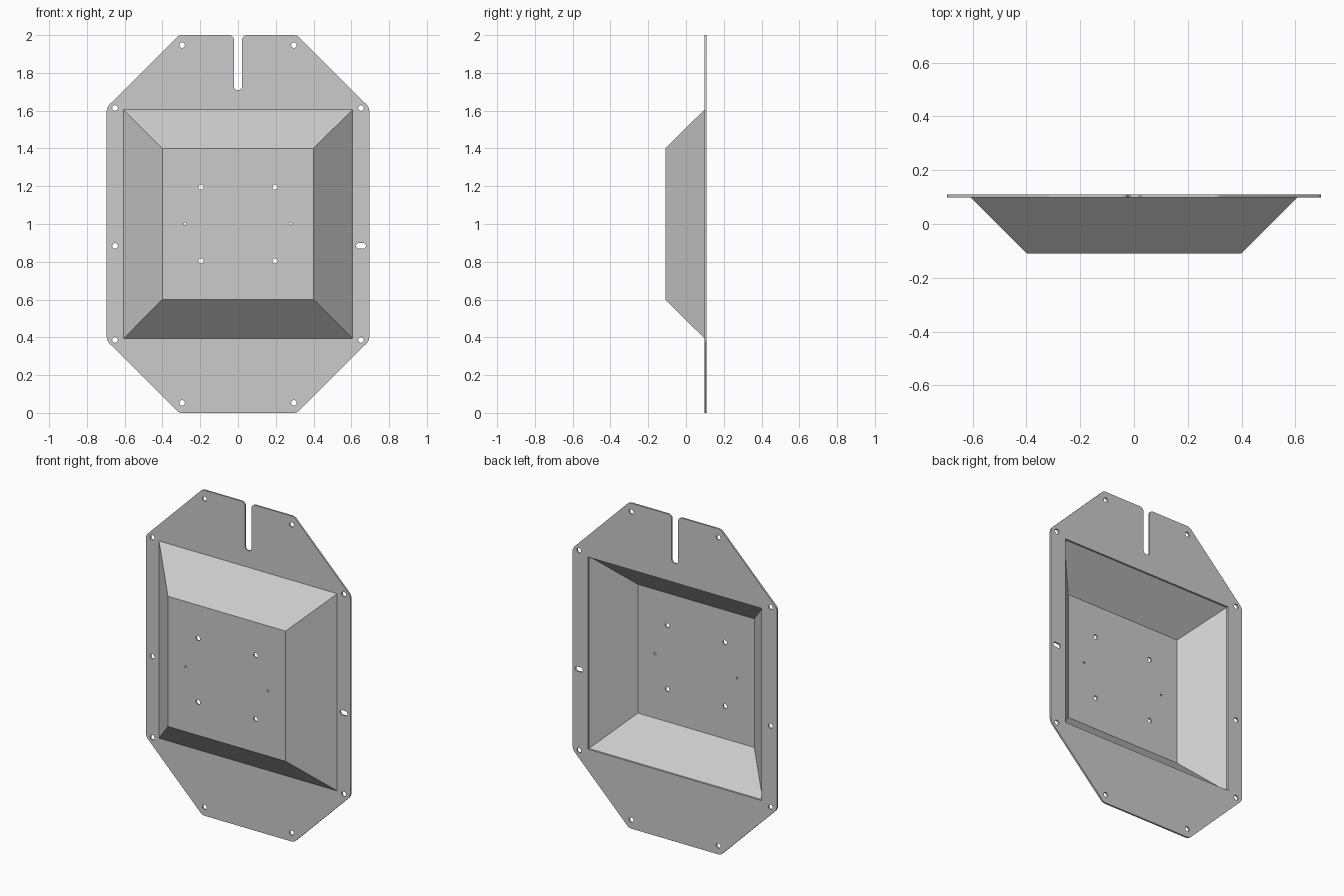
import bpy, bmesh, math
from mathutils import Vector, Matrix

if "Cube" in bpy.data.objects:
    bpy.data.objects.remove(bpy.data.objects["Cube"])

T = 0.011            # sheet thickness
FRONT, BACK = -0.109, 0.109
MID_Z = 1.0

metal = bpy.data.materials.new("grey_metal")
metal.use_nodes = True
GREY = (0.6, 0.6, 0.6, 1)
metal.diffuse_color = GREY
metal.node_tree.nodes["Principled BSDF"].inputs["Base Color"].default_value = GREY


def rounded(corners, steps=6):
    """Closed outline from (x, z, radius) corners, with each corner filleted."""
    out = []
    for i, (x, z, r) in enumerate(corners):
        p = Vector((x, z))
        u = (Vector(corners[i - 1][:2]) - p).normalized()
        v = (Vector(corners[(i + 1) % len(corners)][:2]) - p).normalized()
        half = u.angle(v) / 2
        t = r / math.tan(half)
        c = p + (u + v).normalized() * (r / math.sin(half))
        d0, d1 = p + u * t - c, p + v * t - c
        # points on the arc: blend the two radii, then reset the length
        out += [c + d0.lerp(d1, k / steps).normalized() * r for k in range(steps + 1)]
    return out


def slot(x, z, r, stretch=0.0, n=20):
    """Round hole, or an oblong one when stretched sideways."""
    pts = []
    for k in range(n):
        a = 2 * math.pi * (k + 0.5) / n
        side = math.copysign(stretch, math.cos(a))
        pts.append(Vector((x + side + r * math.cos(a), z + r * math.sin(a))))
    return pts


def square(h):
    return [Vector((sx * h, MID_Z + sz * h)) for sx, sz in ((-1, -1), (1, -1), (1, 1), (-1, 1))]


def finish(name, bm):
    bmesh.ops.remove_doubles(bm, verts=bm.verts, dist=1e-4)
    bmesh.ops.recalc_face_normals(bm, faces=bm.faces)
    mesh = bpy.data.meshes.new(name)
    bm.to_mesh(mesh)
    bm.free()
    mesh.materials.append(metal)
    obj = bpy.data.objects.new(name, mesh)
    bpy.context.collection.objects.link(obj)
    bpy.ops.object.select_all(action='DESELECT')
    obj.select_set(True)
    bpy.context.view_layer.objects.active = obj
    bpy.ops.object.shade_smooth_by_angle(angle=math.radians(30))


def sheet(name, loops, y_mid):
    """Upright sheet with the first loop as outline and the rest as holes."""
    cu = bpy.data.curves.new(name + "_outline", 'CURVE')
    cu.dimensions = '2D'
    cu.fill_mode = 'BOTH'
    cu.extrude = T / 2
    for pts in loops:
        s = cu.splines.new('POLY')
        s.points.add(len(pts) - 1)
        for sp, p in zip(s.points, pts):
            sp.co = (p.x, p.y, 0, 1)
        s.use_cyclic_u = True
    tmp = bpy.data.objects.new(name + "_outline", cu)
    bpy.context.collection.objects.link(tmp)
    bpy.context.view_layer.update()
    mesh = bpy.data.meshes.new_from_object(
        tmp.evaluated_get(bpy.context.evaluated_depsgraph_get()))
    bm = bmesh.new()
    bm.from_mesh(mesh)
    bpy.data.objects.remove(tmp)
    bpy.data.curves.remove(cu)
    bpy.data.meshes.remove(mesh)
    bm.transform(Matrix.Translation((0, y_mid, 0)) @ Matrix.Rotation(math.pi / 2, 4, 'X'))
    finish(name, bm)


# Tray profile: half widths of the mitred 45 degree walls
outer_floor, outer_rim = 0.40, 0.606
inner_floor = outer_floor - T * math.tan(math.pi / 8)
inner_rim = outer_rim - T * math.sqrt(2)

# Mounting plate: clipped corners, top notch, square opening and screw holes
outline = rounded([
    (-0.312, 0, 0.04), (0.312, 0, 0.04), (0.695, 0.382, 0.05), (0.695, 1.618, 0.05),
    (0.312, 2, 0.04), (0.022, 2, 0.025), (0.022, 1.708, 0.02),
    (-0.022, 1.708, 0.02), (-0.022, 2, 0.025), (-0.312, 2, 0.04),
    (-0.695, 1.618, 0.05), (-0.695, 0.382, 0.05)])
holes = [slot(sx * x, MID_Z + sz * z, 0.015)
         for x, z in ((0.296, 0.947), (0.651, 0.614)) for sx in (-1, 1) for sz in (-1, 1)]
holes += [slot(-0.651, 0.884, 0.015), slot(0.651, 0.884, 0.015, 0.011)]
sheet("mounting_plate", [outline, square(inner_rim)] + holes, BACK - T / 2)

# Tray floor: four screw holes and two pin holes
floor_holes = [slot(sx * 0.196, MID_Z + sz * 0.196, 0.014) for sx in (-1, 1) for sz in (-1, 1)]
floor_holes += [slot(sx * 0.28, MID_Z, 0.007, n=12) for sx in (-1, 1)]
sheet("tray_floor", [square(outer_floor)] + floor_holes, FRONT + T / 2)

# Tray walls: sloped ring of sheet between the floor and the plate
bm = bmesh.new()
rings = [[bm.verts.new((p.x, y, p.y)) for p in square(h)] for h, y in (
    (outer_floor, FRONT), (outer_rim, BACK - T), (inner_rim, BACK - T), (inner_floor, FRONT + T))]
for i in range(4):
    a, b = rings[i], rings[(i + 1) % 4]
    for k in range(4):
        m = (k + 1) % 4
        bm.faces.new((a[k], a[m], b[m], b[k]))
finish("tray_walls", bm)
